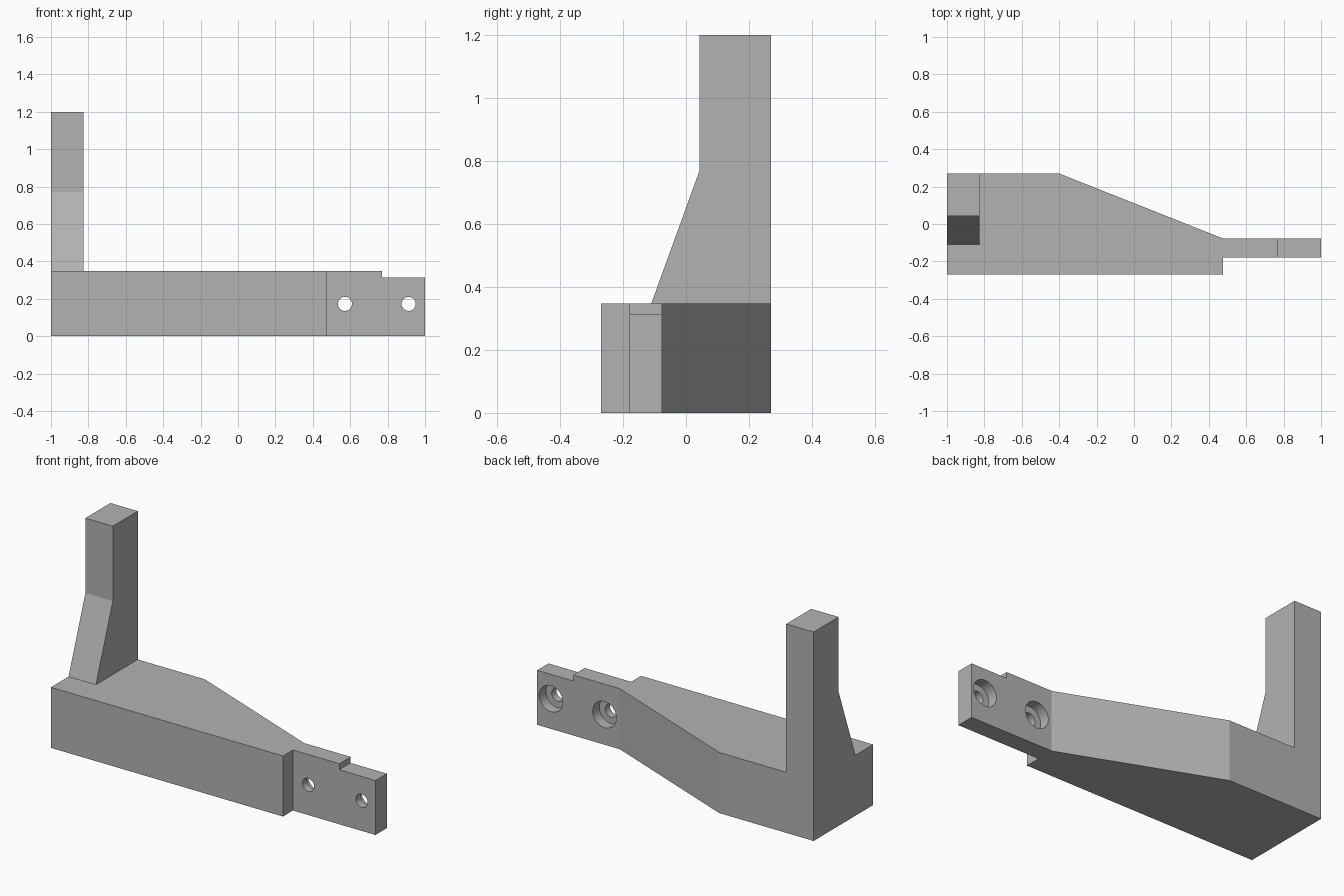
import bpy
import bmesh
from math import radians
from mathutils import Matrix, Vector

cube = bpy.data.objects.get("Cube")
if cube:
    bpy.data.objects.remove(cube, do_unlink=True)

grey = bpy.data.materials.new("plain grey")
grey.use_nodes = True
GREY = (0.45, 0.45, 0.45, 1)
grey.diffuse_color = GREY
grey.node_tree.nodes["Principled BSDF"].inputs["Base Color"].default_value = GREY


def finish(name, bm):
    bmesh.ops.recalc_face_normals(bm, faces=bm.faces)
    mesh = bpy.data.meshes.new(name)
    bm.to_mesh(mesh)
    bm.free()
    mesh.materials.append(grey)
    obj = bpy.data.objects.new(name, mesh)
    bpy.context.collection.objects.link(obj)
    return obj


def extrude(name, points, direction):
    """Solid made by sweeping a flat outline along a direction."""
    bm = bmesh.new()
    face = bm.faces.new([bm.verts.new(p) for p in points])
    swept = bmesh.ops.extrude_face_region(bm, geom=[face], use_keep_orig=True)
    verts = [g for g in swept["geom"] if isinstance(g, bmesh.types.BMVert)]
    bmesh.ops.translate(bm, verts=verts, vec=Vector(direction))
    return finish(name, bm)


def cylinder(name, x, y0, y1, z, radius):
    """Cylinder lying along y."""
    bm = bmesh.new()
    place = Matrix.Translation((x, (y0 + y1) / 2, z)) @ Matrix.Rotation(radians(90), 4, "X")
    bmesh.ops.create_cone(bm, cap_ends=True, segments=48, radius1=radius,
                          radius2=radius, depth=y1 - y0, matrix=place)
    return finish(name, bm)


def cut(target, cutter):
    mod = target.modifiers.new(cutter.name, "BOOLEAN")
    mod.operation = "DIFFERENCE"
    mod.solver = "EXACT"
    mod.object = cutter
    cutter.hide_render = True
    cutter.hide_set(True)


HEIGHT, BACK, TAB_FRONT, TAB_BACK = 0.348, 0.27, -0.18, -0.077

# Tapered base with the thin mounting tab at its left end
outline = [(-1, -BACK), (0.475, -BACK), (0.475, TAB_FRONT), (1, TAB_FRONT),
           (1, TAB_BACK), (0.475, TAB_BACK), (-0.4, BACK), (-1, BACK)]
base = extrude("base_with_tab", [(x, y, 0) for x, y in outline], (0, 0, HEIGHT))

# Step in the top of the tab
step = [(0.77, -0.3, 0.313), (1.1, -0.3, 0.313), (1.1, -0.3, 0.5), (0.77, -0.3, 0.5)]
cut(base, extrude("step_cutter", step, (0, 0.4, 0)))

# Screw holes, counterbored from the back
for i, x in enumerate((0.572, 0.912), 1):
    cut(base, cylinder(f"hole_cutter_{i}", x, -0.3, 0.02, 0.173, 0.0375))
    cut(base, cylinder(f"counterbore_cutter_{i}", x, TAB_BACK - 0.06, 0.02, 0.173, 0.075))

# Upright post with a sloping foot
side = [(-0.11, HEIGHT), (BACK, HEIGHT), (BACK, 1.2), (0.043, 1.2), (0.043, 0.77)]
extrude("upright_post", [(-1, y, z) for y, z in side], (0.174, 0, 0))

# Round hole walls, sharp corners elsewhere
bpy.ops.object.select_all(action="DESELECT")
base.select_set(True)
bpy.context.view_layer.objects.active = base
for mod in list(base.modifiers):
    bpy.ops.object.modifier_apply(modifier=mod.name)
bpy.ops.object.shade_smooth_by_angle(angle=radians(20))
for obj in [o for o in bpy.data.objects if "_cutter" in o.name]:
    bpy.data.objects.remove(obj, do_unlink=True)
